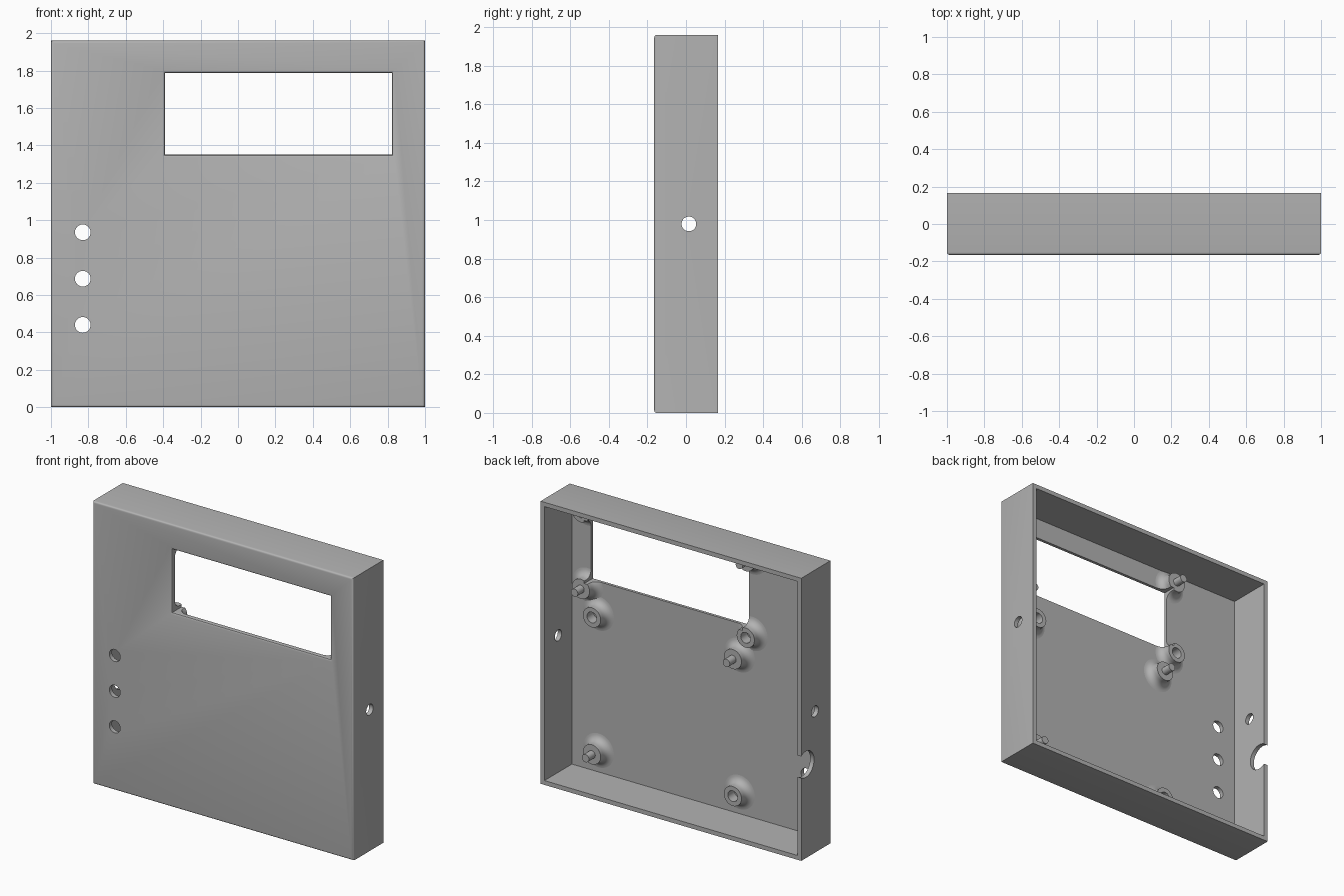
import bpy, bmesh
from math import pi, sin, cos
from mathutils import Matrix, Vector

if "Cube" in bpy.data.objects:
    bpy.data.objects.remove(bpy.data.objects["Cube"], do_unlink=True)

grey = bpy.data.materials.new("plain grey")
grey.use_nodes = True
GREY = (0.45, 0.45, 0.45, 1)
grey.diffuse_color = GREY
grey.node_tree.nodes["Principled BSDF"].inputs["Base Color"].default_value = GREY

HEIGHT, FRONT, BACK, WALL, ROUND = 1.96, -0.165, 0.165, 0.03, 0.014
FLOOR = FRONT + WALL          # inner face of the front panel


def finish(name, bm):
    bmesh.ops.recalc_face_normals(bm, faces=bm.faces)
    mesh = bpy.data.meshes.new(name)
    bm.to_mesh(mesh)
    bm.free()
    mesh.materials.append(grey)
    obj = bpy.data.objects.new(name, mesh)
    bpy.context.collection.objects.link(obj)
    return obj


def box_mesh(x0, x1, y0, y1, z0, z1):
    bm = bmesh.new()
    bmesh.ops.create_cube(bm, size=1)
    for v in bm.verts:
        v.co = Vector((x1 if v.co.x > 0 else x0,
                       y1 if v.co.y > 0 else y0,
                       z1 if v.co.z > 0 else z0))
    return bm


def rod(name, centre, radius, length, axis):
    bm = bmesh.new()
    turn = Matrix.Rotation(pi / 2, 4, 'X' if axis == 'Y' else 'Y')
    bmesh.ops.create_cone(bm, cap_ends=True, segments=48, radius1=radius,
                          radius2=radius, depth=length,
                          matrix=Matrix.Translation(centre) @ turn)
    return finish(name, bm)


def window_cutter(x0, x1, z0, z1):
    # Rectangular loft, flared at the front for a rounded window edge
    steps = [(FRONT - 0.05, ROUND)]
    for i in range(5):
        a = i / 4 * pi / 2
        steps.append((FRONT + ROUND * sin(a), ROUND * (1 - sin(a)) if i == 4
                      else ROUND * (1 - (1 - (1 - sin(a)) ** 2) ** 0.5)))
    steps.append((BACK + 0.05, 0))
    bm = bmesh.new()
    rings = [[bm.verts.new((x, y, z)) for x, z in
              ((x0 - o, z0 - o), (x1 + o, z0 - o), (x1 + o, z1 + o), (x0 - o, z1 + o))]
             for y, o in steps]
    for a, b in zip(rings, rings[1:]):
        for i in range(4):
            j = (i + 1) % 4
            bm.faces.new((a[i], a[j], b[j], b[i]))
    bm.faces.new(rings[0])
    bm.faces.new(rings[-1])
    return finish("window_cutter", bm)


def cut(obj, cutters):
    bpy.ops.object.select_all(action='DESELECT')
    bpy.context.view_layer.objects.active = obj
    obj.select_set(True)
    for c in cutters:
        mod = obj.modifiers.new("cut", 'BOOLEAN')
        mod.operation, mod.solver, mod.object = 'DIFFERENCE', 'EXACT', c
        bpy.ops.object.modifier_apply(modifier=mod.name)
    bpy.ops.object.shade_smooth_by_angle(angle=0.55)


def standoff(name, x, z, pin):
    # Filleted post turned about the y axis, topped by a pin or a blind hole
    r, top, f = 0.068, 0.075, 0.05
    if pin:
        profile = [(0, 0.145), (0.027, 0.145), (0.027, top)]
    else:
        profile = [(0, 0.002), (0.037, 0.002), (0.037, top)]
    profile.append((r, top))
    for i in range(7):
        a = i / 6 * pi / 2
        profile.append((r + f * (1 - cos(a)), f * (1 - sin(a))))
    profile += [(r + f, -0.008), (0, -0.008)]
    bm = bmesh.new()
    verts = [bm.verts.new((x + p, FLOOR + h, z)) for p, h in profile]
    edges = [bm.edges.new(pair) for pair in zip(verts, verts[1:])]
    bmesh.ops.spin(bm, geom=verts + edges, cent=(x, 0, z), axis=(0, 1, 0),
                   angle=2 * pi, steps=40)
    bmesh.ops.remove_doubles(bm, verts=bm.verts, dist=1e-5)
    return finish(name, bm)


# Shell: block with rounded front rim
bm = box_mesh(-1, 1, FRONT, BACK, 0, HEIGHT)
rim = [e for e in bm.edges if all(v.co.y < 0 for v in e.verts)]
bmesh.ops.bevel(bm, geom=rim, offset=ROUND, segments=4, profile=0.5, affect='EDGES')
case = finish("case_shell", bm)

# Cutters: cavity, window, button holes, side holes, cable notch
cavity = finish("cavity_cutter", box_mesh(WALL - 1, 1 - WALL, FLOOR, BACK + 0.1,
                                          WALL, HEIGHT - WALL))
window = window_cutter(-0.39, 0.823, 1.35, 1.787)
cutters = [cavity, window]
for z in (0.935, 0.687, 0.44):
    cutters.append(rod("button_hole_cutter", (-0.83, FRONT, z), 0.042, 0.2, 'Y'))
cutters.append(rod("side_hole_cutter", (0, 0.015, 0.98), 0.038, 2.4, 'X'))
cutters.append(rod("cable_notch_cutter", (-1, 0.115, 0.65), 0.09, 0.2, 'X'))
cut(case, cutters)

# Standoffs: pins and holes on opposite diagonals of each group
for group, xs, zs, pin_diagonal in (
        ("display", (-0.415, 0.85), (1.305, 1.835), True),
        ("board", (-0.316, 0.765), (0.18, 1.13), True)):
    for i, x in enumerate(xs):
        for j, z in enumerate(zs):
            name = f"{group}_standoff_{'left' if i else 'right'}_{'top' if j else 'bottom'}"
            cut(standoff(name, x, z, (i != j) == pin_diagonal),
                [window] if group == "display" else [])

for c in cutters:
    bpy.data.objects.remove(c, do_unlink=True)
